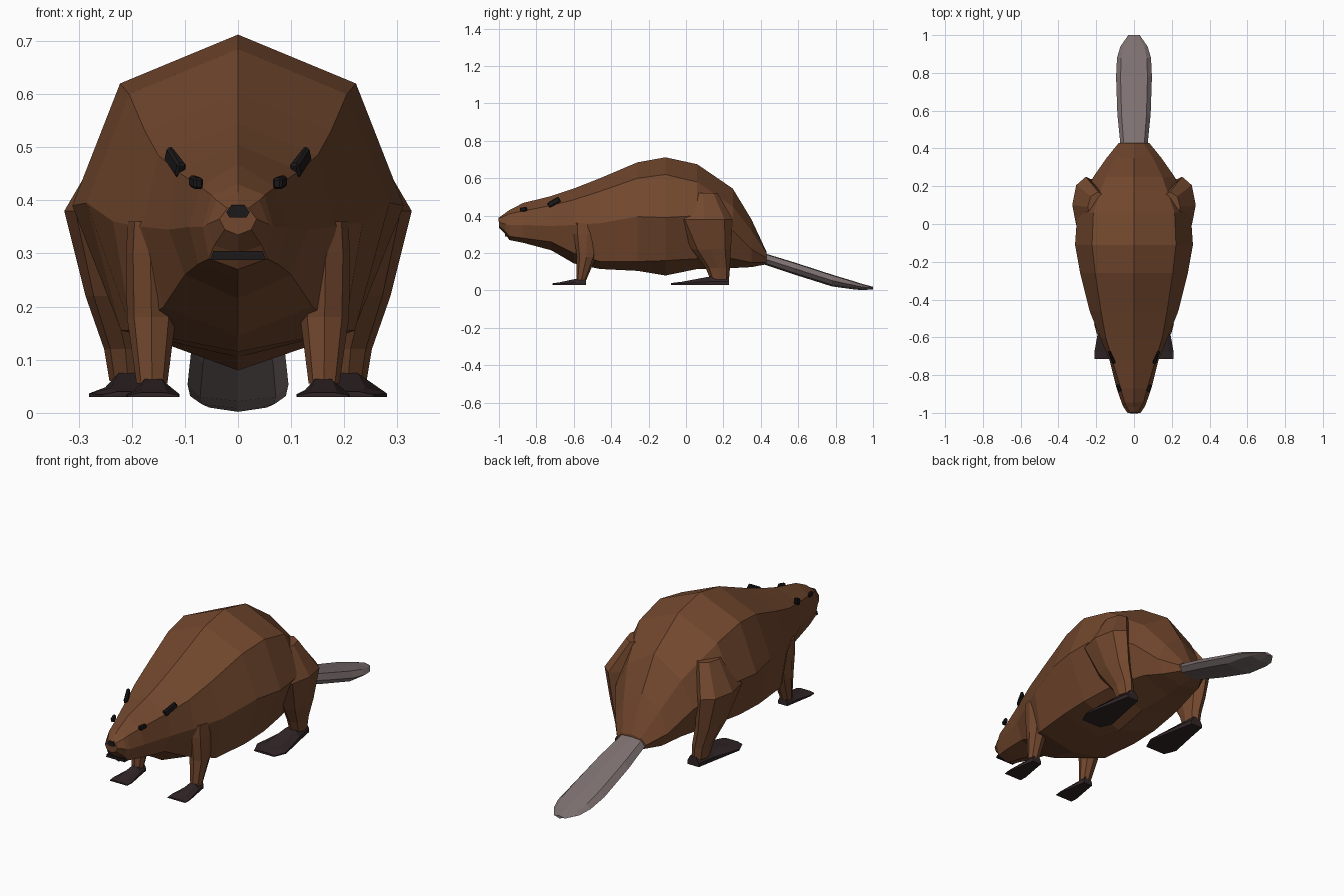
import bpy, bmesh, math
from mathutils import Vector

if "Cube" in bpy.data.objects:
    bpy.data.objects.remove(bpy.data.objects["Cube"])


def material(name, rgb):
    m = bpy.data.materials.new(name)
    m.diffuse_color = (*rgb, 1)
    m.use_nodes = True
    m.node_tree.nodes["Principled BSDF"].inputs["Base Color"].default_value = m.diffuse_color
    return m


FUR = material("brown fur", (0.17, 0.064, 0.027))
TAIL = material("grey tail skin", (0.21, 0.165, 0.165))
FOOT = material("dark foot skin", (0.03, 0.018, 0.019))
DARK = material("near black", (0.011, 0.009, 0.009))


def finish(name, bm, mat):
    bmesh.ops.recalc_face_normals(bm, faces=bm.faces)
    me = bpy.data.meshes.new(name)
    bm.to_mesh(me)
    bm.free()
    me.materials.append(mat)
    ob = bpy.data.objects.new(name, me)
    bpy.context.collection.objects.link(ob)
    return ob


def loft(name, rings, mat):
    """Skin a list of equal-length rings and cap both ends."""
    bm = bmesh.new()
    vs = [[bm.verts.new(p) for p in r] for r in rings]
    n = len(vs[0])
    for a, b in zip(vs, vs[1:]):
        for i in range(n):
            j = (i + 1) % n
            bm.faces.new((a[i], a[j], b[j], b[i]))
    bm.faces.new(vs[0])
    bm.faces.new(vs[-1])
    return finish(name, bm, mat)


def mirrored(half, y):
    """Close a right-hand profile (top to bottom) by mirroring it across x = 0."""
    inner = half[1:-1]
    pts = half + [(-x, z) for x, z in reversed(inner)]
    return [(x, y, z) for x, z in pts]


# Body and head: y, top z, ridge x z, widest x z, lower x z, bottom z
body = [
    (-1.0, .39, .02, .385, .035, .365, .025, .345, .335),
    (-.965, .415, .04, .40, .058, .355, .045, .315, .30),
    (-.945, .43, .05, .41, .066, .35, .055, .29, .27),
    (-.87, .468, .07, .425, .092, .35, .075, .28, .255),
    (-.72, .505, .115, .455, .13, .345, .10, .26, .215),
    (-.60, .545, .15, .485, .18, .35, .14, .20, .145),
    (-.46, .60, .175, .53, .235, .36, .20, .155, .115),
    (-.26, .685, .205, .60, .285, .395, .22, .155, .105),
    (-.11, .712, .222, .62, .312, .39, .22, .16, .08),
    (.06, .675, .215, .58, .30, .40, .20, .17, .115),
    (.25, .545, .15, .45, .215, .32, .15, .17, .12),
    (.35, .38, .10, .32, .145, .22, .11, .15, .125),
    (.43, .208, .05, .20, .08, .175, .06, .15, .14),
]
loft("body", [mirrored([(0, t), (rx, rz), (wx, wz), (lx, lz), (0, b)], y)
              for y, t, rx, rz, wx, wz, lx, lz, b in body], FUR)

# Flat paddle tail: y, half width, top z, bottom z
tail = [(.40, .07, .205, .145), (.58, .088, .15, .085), (.78, .095, .085, .022),
        (.88, .09, .055, .008), (.94, .072, .036, .002), (1.0, .03, .02, .006)]
rings = []
for y, w, t, b in tail:
    m = (t + b) / 2
    rings.append(mirrored([(0, t), (w * .75, t - .004), (w, m),
                           (w * .75, b + .008), (0, b)], y))
loft("tail", rings, TAIL)


def leg(name, side, sections):
    """Eight-sided limb from sections of z, centre x y, radius x y."""
    rings = []
    for z, cx, cy, rx, ry in sections:
        rings.append([(side * (cx + rx * math.cos(a)), cy + ry * math.sin(a), z)
                      for a in (k * math.pi / 4 for k in range(8))])
    loft(name, rings, FUR)


def foot(name, side, cx, sections):
    """Wedge foot from sections of y, half width, top z."""
    rings = []
    for y, w, t in sections:
        e = .03 + (t - .03) * .4
        prof = [(-w, .03), (w, .03), (w, e), (w * .5, t), (-w * .5, t), (-w, e)]
        rings.append([(side * cx + x, y, z) for x, z in prof])
    loft(name, rings, FOOT)


def bead(name, centre, direction, size):
    """Small chamfered block pointing along a direction."""
    bm = bmesh.new()
    bmesh.ops.create_cube(bm, size=1)
    for v in bm.verts:
        taper = .6 if v.co.y > 0 else .8
        v.co = Vector((v.co.x * size[0] * taper, v.co.y * size[1], v.co.z * size[2]))
    bmesh.ops.bevel(bm, geom=bm.edges[:], offset=min(size) * .2, segments=1,
                    affect='EDGES')
    q = Vector(direction).to_track_quat('Y', 'Z')
    for v in bm.verts:
        v.co = q @ v.co + Vector(centre)
    finish(name, bm, DARK)


for s, tag in ((1, "left"), (-1, "right")):
    # Legs
    leg("front_leg_" + tag, s, [(.055, .162, -.56, .029, .026), (.18, .163, -.532, .046, .052),
                                (.30, .165, -.53, .046, .07), (.36, .165, -.53, .042, .07)])
    leg("hind_leg_" + tag, s, [(.06, .207, .18, .035, .05), (.12, .212, .17, .04, .065),
                               (.22, .235, .135, .052, .105), (.38, .255, .10, .072, .15),
                               (.52, .19, .09, .055, .08)])
    # Feet
    foot("front_foot_" + tag, s, .16, [(-.715, .048, .038), (-.68, .05, .043),
                                       (-.59, .034, .062), (-.535, .025, .072)])
    foot("hind_foot_" + tag, s, .2, [(-.08, .055, .04), (-.02, .08, .047),
                                     (.13, .05, .075), (.23, .032, .075)])
    # Ears and eyes
    bead("ear_" + tag, (s * .119, -.705, .472), (s * .025, .06, .035), (.024, .072, .03))
    bead("eye_" + tag, (s * .08, -.868, .434), (s * .015, .04, .006), (.024, .038, .022))

# Nose tip and mouth line
nose = [(-.022, .378), (-.016, .368), (.016, .368), (.022, .378), (.012, .391), (-.012, .391)]
loft("nose", [[(x, y, z) for x, z in nose] for y in (-1.003, -.985)], DARK)
mouth = [(-.052, .288), (.052, .288), (.047, .304), (-.047, .304)]
loft("mouth", [[(x, y, z) for x, z in mouth] for y in (-.968, -.945)], DARK)
